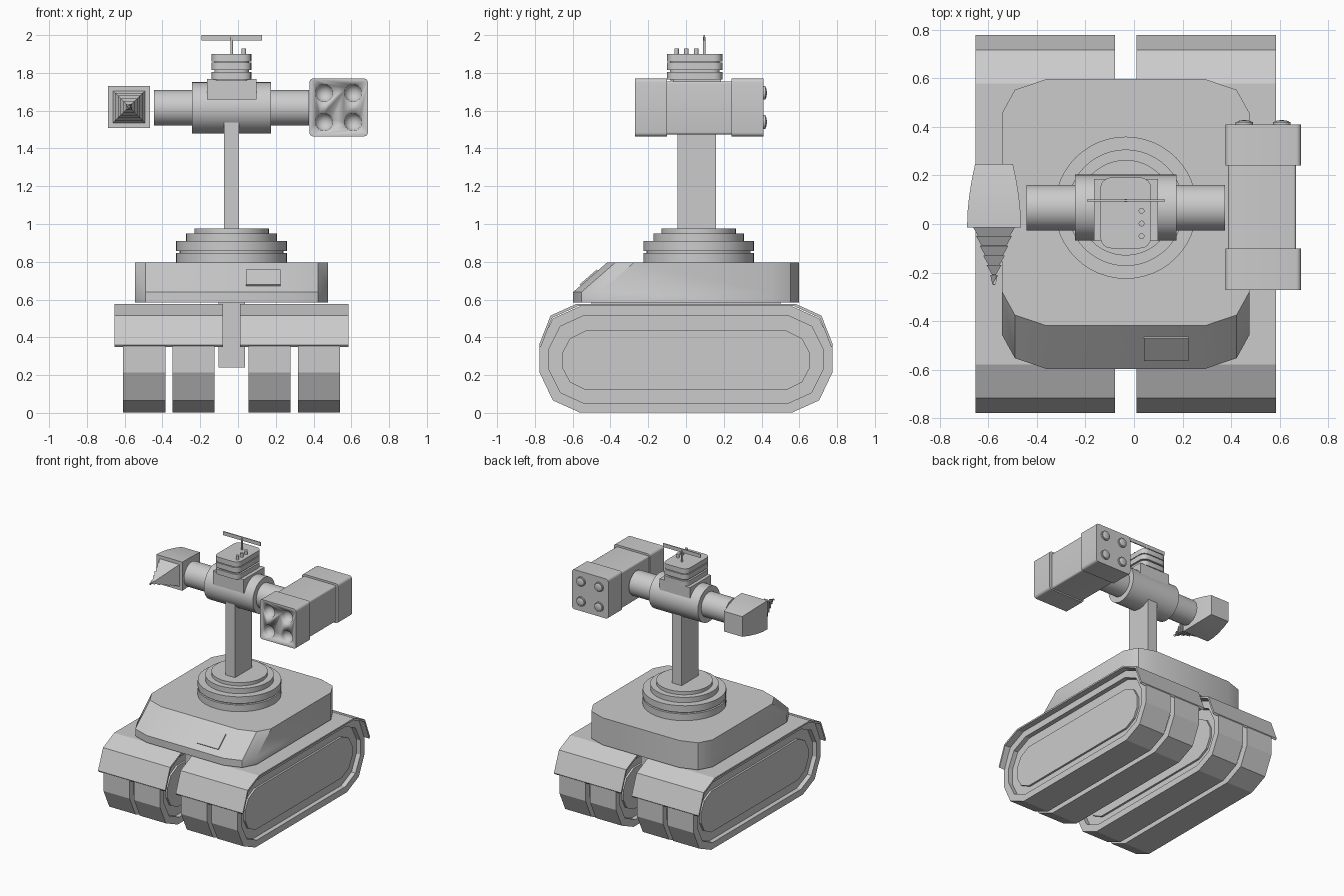
import bpy, bmesh, math
from mathutils import Vector, Matrix

if "Cube" in bpy.data.objects:
    bpy.data.objects.remove(bpy.data.objects["Cube"])

grey = bpy.data.materials.new("plain grey")
grey.use_nodes = True
COLOUR = (0.6, 0.6, 0.6, 1)
grey.diffuse_color = COLOUR
grey.node_tree.nodes["Principled BSDF"].inputs["Base Color"].default_value = COLOUR

CX, CY = -0.034, 0.067          # axis of the mast and rings


def finish(name, bm, smooth=False):
    bmesh.ops.recalc_face_normals(bm, faces=bm.faces)
    mesh = bpy.data.meshes.new(name)
    bm.to_mesh(mesh)
    bm.free()
    mesh.materials.append(grey)
    ob = bpy.data.objects.new(name, mesh)
    bpy.context.scene.collection.objects.link(ob)
    if smooth:
        bpy.ops.object.select_all(action='DESELECT')
        ob.select_set(True)
        bpy.context.view_layer.objects.active = ob
        bpy.ops.object.shade_smooth_by_angle(angle=math.radians(32))
    return ob


def loft(name, sections, smooth=False, closed=False):
    """Skin a list of equal-length loops; cap the ends unless closed."""
    bm = bmesh.new()
    loops = [[bm.verts.new(p) for p in s] for s in sections]
    pairs = list(zip(loops, loops[1:] + loops[:1]))
    for a, b in pairs if closed else pairs[:-1]:
        for i in range(len(a)):
            j = (i + 1) % len(a)
            bm.faces.new((a[i], a[j], b[j], b[i]))
    if not closed:
        bm.faces.new(loops[0])
        bm.faces.new(loops[-1])
    return finish(name, bm, smooth)


def box(name, x, y, z, bevel=0.0, axis=None):
    """Box from ranges; bevel all edges or only those along one axis."""
    bm = bmesh.new()
    bmesh.ops.create_cube(bm, size=1)
    for v in bm.verts:
        v.co = [r[0] + (c + 0.5) * (r[1] - r[0]) for c, r in zip(v.co, (x, y, z))]
    if bevel:
        edges = [e for e in bm.edges if axis is None
                 or abs((e.verts[0].co - e.verts[1].co).normalized()[axis]) > 0.9]
        bmesh.ops.bevel(bm, geom=edges, offset=bevel, segments=4, profile=0.5, affect='EDGES')
    return finish(name, bm, bool(bevel))


def cylinder(name, centre, r, length, axis='Z', segments=40):
    bm = bmesh.new()
    turn = {'X': Matrix.Rotation(math.pi / 2, 4, 'Y'),
            'Y': Matrix.Rotation(math.pi / 2, 4, 'X'), 'Z': Matrix()}[axis]
    bmesh.ops.create_cone(bm, cap_ends=True, segments=segments, radius1=r, radius2=r,
                          depth=length, matrix=Matrix.Translation(centre) @ turn)
    return finish(name, bm, True)


def dome(name, centre, r, depth):
    bm = bmesh.new()
    bmesh.ops.create_uvsphere(bm, u_segments=24, v_segments=12, radius=1)
    for v in bm.verts:
        v.co = Vector(centre) + Vector((v.co.x * r, v.co.z * depth, v.co.y * r))
    return finish(name, bm, True)


# Tracks: each belt is a faceted loop with a stepped recess on both sides
def oval(quarter, mid):
    upper = [(y, mid + h) for y, h in quarter]
    lower = [(y, mid - h) for y, h in reversed(quarter)]
    half = upper + lower
    return half + [(-y, z) for y, z in reversed(half)]


OUTER = oval([(0.56, 0.282), (0.705, 0.217), (0.775, 0.07)], 0.283)
RIM = oval([(0.54, 0.232), (0.665, 0.175), (0.725, 0.055)], 0.283)
PLATE = oval([(0.53, 0.158), (0.615, 0.115), (0.655, 0.04)], 0.278)


def track(name, x0, x1):
    d = 0.035
    steps = [(PLATE, x0 + 0.02), (PLATE, x0 + d), (RIM, x0 + d), (RIM, x0),
             (OUTER, x0), (OUTER, x1), (RIM, x1), (RIM, x1 - d),
             (PLATE, x1 - d), (PLATE, x1 - 0.02)]
    loft(name, [[(x, y, z) for y, z in shape] for shape, x in steps])


FENDER = [(0.778, 0.36), (0.717, 0.515), (0.58, 0.577)]
for side, s in (("right", -1), ("left", 1)):
    for part, inner in (("inner", 0.09), ("outer", 0.351)):
        a, b = sorted((CX + s * inner, CX + s * (inner + 0.223)))
        track(f"{side}_{part}_track", a, b)
    # Fender: thin bent sheet over each pair of belts
    top = FENDER + [(-y, z) for y, z in reversed(FENDER)]
    under = [(y * 0.988, z - 0.012) for y, z in reversed(top)]
    loft(f"{side}_fender", [[(CX + s * k, y, z) for y, z in top + under]
                            for k in (0.045, 0.619)])

# Chassis keel between the tracks
box("chassis_keel", (-0.103, 0.037), (-0.5, 0.5), (0.24, 0.6))

# Hull: chamfered plan with a raked nose
CORNER = [(0.327, 0.597), (0.457, 0.553), (0.511, 0.455)]
plan = CORNER + [(x, -y) for x, y in reversed(CORNER)]
plan += [(-x, y) for x, y in reversed(plan)]
loft("hull", [[(CX + x, y + (rake if y < 0 else 0), z) for x, y in plan]
              for z, rake in ((0.585, 0), (0.64, 0), (0.795, 0.178))], True)

# Hatch plate lying on the raked nose
slope = Vector((0, 0.178, 0.155)).normalized()
out = Vector((0, -slope.z, slope.y))
start = Vector((0, -0.597, 0.64)) + slope * 0.05
loft("nose_hatch", [[start + slope * t + out * k + Vector((x, 0, 0))
                     for x, t in ((0.042, 0), (0.225, 0), (0.225, 0.123), (0.042, 0.123))]
                    for k in (-0.01, 0.008)])

# Stacked turntable rings
for name, r, z0, z1 in (("lower_ring", 0.293, 0.785, 0.847), ("ring_groove", 0.275, 0.84, 0.865),
                        ("upper_ring", 0.293, 0.858, 0.91), ("turntable", 0.24, 0.9, 0.95),
                        ("turntable_cap", 0.197, 0.94, 0.975)):
    cylinder(name, (CX, CY, (z0 + z1) / 2), r, z1 - z0, segments=48)

# Mast and shoulder
box("mast", (-0.074, 0.006), (-0.045, 0.16), (0.96, 1.56))
cylinder("shoulder_drum", (CX, CY, 1.615), 0.136, 0.418, 'X')
cylinder("arm_tube", (CX, CY, 1.615), 0.094, 0.82, 'X')

# Sensor head: saddle and three rounded layers around a core
box("head_saddle", (-0.164, 0.098), (-0.07, 0.185), (1.66, 1.767))
for i, z in enumerate((1.765, 1.816, 1.861)):
    box(f"head_layer_{i + 1}", (-0.139, 0.071), (-0.1, 0.192), (z, z + 0.039), 0.045, 2)
box("head_core", (-0.125, 0.057), (-0.086, 0.178), (1.76, 1.88), 0.04, 2)
for i in range(3):
    cylinder(f"head_knob_{i + 1}", (0.031, -0.05 + i * 0.052, 1.91), 0.012, 0.04, segments=16)
cylinder("antenna_mast", (CX, 0.097, 1.94), 0.007, 0.1, segments=12)
box("antenna_bar", (-0.193, 0.127), (0.093, 0.101), (1.972, 2.0))

# Launcher pod with end collars
PX, PZ = 0.532, 1.617
box("pod_body", (0.388, 0.668), (-0.2, 0.35), (1.474, 1.755), 0.012, 1)
front_collar = box("pod_front_collar", (0.378, 0.688), (-0.271, -0.1), (1.464, 1.77), 0.02, 1)
box("pod_back_collar", (0.378, 0.688), (0.242, 0.41), (1.464, 1.77), 0.02, 1)
for i in range(4):
    x, z = PX + (-0.077, 0.077)[i % 2], PZ + (-0.077, 0.077)[i // 2]
    cylinder(f"pod_cap_{i + 1}", (x, 0.41, z), 0.036, 0.022, 'Y', 24)
    dome(f"pod_cap_dome_{i + 1}", (x, 0.42, z), 0.03, 0.008)
    # Dished tube mouths in the front collar
    cutter = dome(f"tube_cutter_{i + 1}", (x, -0.271, z), 0.047, 0.045)
    cutter.hide_render = True
    cutter.hide_set(True)
    cut = front_collar.modifiers.new("tube", 'BOOLEAN')
    cut.operation = 'DIFFERENCE'
    cut.solver = 'EXACT'
    cut.object = cutter


# Drill arm: bulged square housing and a stepped square spike
def squares(profile):
    return [[(-0.577 + a * h, y, 1.62 + b * h)
             for a, b in ((-1, -1), (1, -1), (1, 1), (-1, 1))] for y, h in profile]


loft("drill_housing", squares([(0.248, 0.078), (0.18, 0.092), (0.11, 0.103),
                               (0.05, 0.109), (-0.015, 0.111)]), True)
spike = [(-0.01, 0.088)]
for i in range(6):
    y, h = -0.01 - 0.04 * i, 0.088 - 0.0145 * i
    spike += [(y - 0.039, h - 0.022), (y - 0.04, h - 0.0145)]
loft("drill_spike", squares(spike[:-1] + [(-0.252, 0.002)]))
